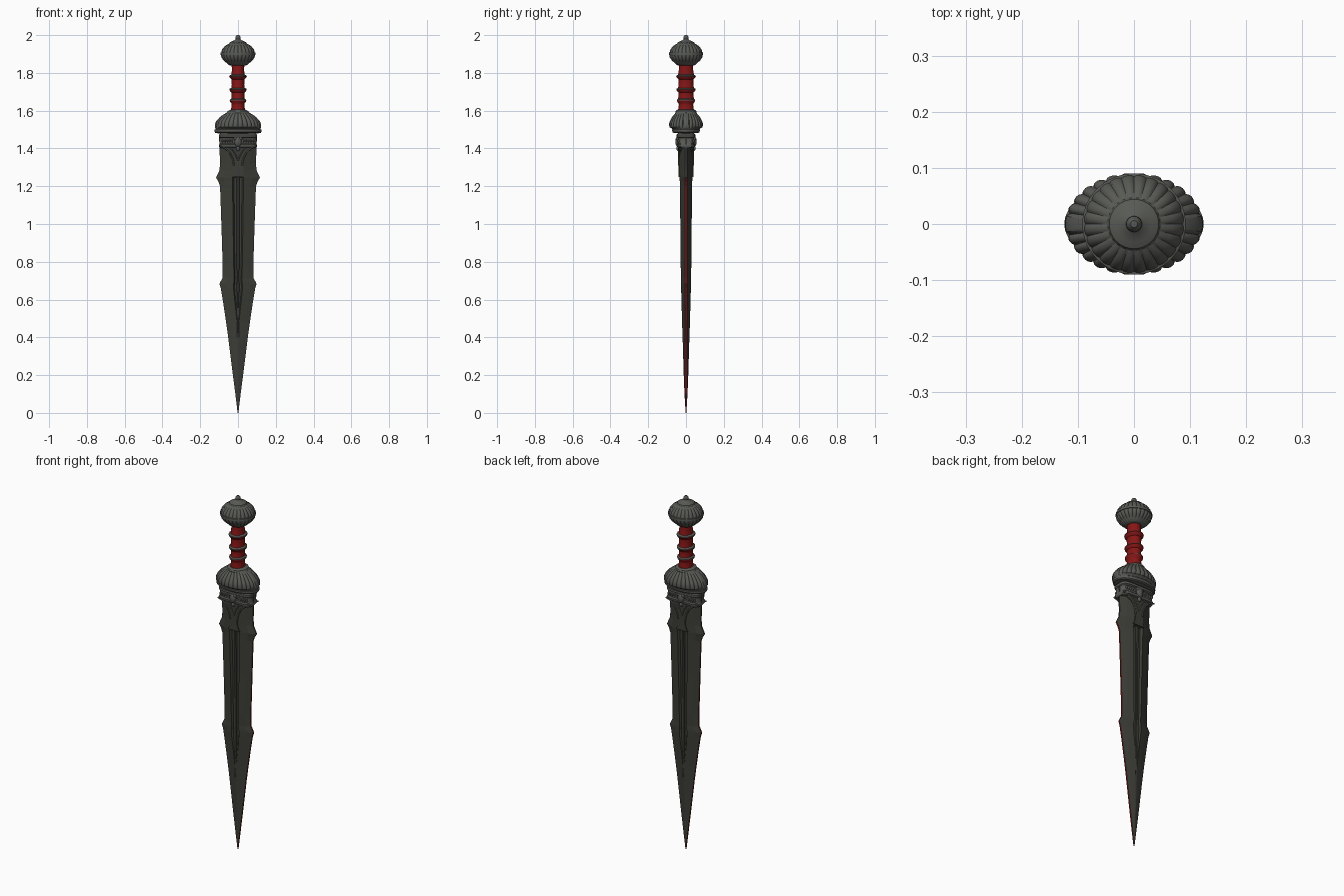
import bpy, bmesh, math

def mat(name, c):
    m = bpy.data.materials.new(name)
    m.diffuse_color = (*c, 1)
    return m

IRON = mat("dark iron", (0.046, 0.046, 0.038))
STEEL = mat("weathered steel", (0.098, 0.102, 0.09))
RED = mat("deep red", (0.24, 0.008, 0.008))

def finish(name, bm, mats, smooth=True):
    bmesh.ops.recalc_face_normals(bm, faces=bm.faces)
    me = bpy.data.meshes.new(name)
    bm.to_mesh(me)
    bm.free()
    ob = bpy.data.objects.new(name, me)
    bpy.context.collection.objects.link(ob)
    for m in mats:
        me.materials.append(m)
    if smooth:
        bpy.ops.object.select_all(action='DESELECT')
        ob.select_set(True)
        bpy.context.view_layer.objects.active = ob
        bpy.ops.object.shade_smooth_by_angle(angle=math.radians(35))
    return ob

def loft(bm, rings):
    """Skin a list of closed point rings and cap both ends."""
    vs = [[bm.verts.new(p) for p in r] for r in rings]
    n = len(vs[0])
    for a, b in zip(vs, vs[1:]):
        for i in range(n):
            bm.faces.new((a[i], a[(i + 1) % n], b[(i + 1) % n], b[i]))
    bm.faces.new(vs[0][::-1])
    bm.faces.new(vs[-1])

def turned(name, rows, mats, segs=48, lobes=0, power=1.0, plain_ends=False):
    """Elliptical turning; rows are (z, rx, ry, flute depth)."""
    rings = []
    for z, rx, ry, d in rows:
        ring = []
        for i in range(segs):
            t = 2 * math.pi * i / segs
            c, s = math.cos(t), math.sin(t)
            k = 1.0
            if lobes and not (plain_ends and abs(s) < 0.17):
                k -= d * (1 - abs(math.sin(lobes * t / 2)) ** 0.6)
            ring.append((k * rx * math.copysign(abs(c) ** power, c),
                         k * ry * math.copysign(abs(s) ** power, s), z))
        rings.append(ring)
    bm = bmesh.new()
    loft(bm, rings)
    return finish(name, bm, mats)

# Blade: z, half width, half thickness, fuller half width, fuller depth
stations = [
    (0.0, 0.002, 0.002, 0.0, 0), (0.1, 0.014, 0.008, 0.0, 0),
    (0.2, 0.027, 0.012, 0.0, 0), (0.4, 0.052, 0.018, 0.0, 0),
    (0.48, 0.063, 0.021, 0.002, 0.001), (0.6, 0.081, 0.024, 0.018, 0.006),
    (0.66, 0.091, 0.026, 0.024, 0.009), (0.68, 0.098, 0.026, 0.024, 0.009),
    (0.69, 0.095, 0.027, 0.022, 0.009), (0.715, 0.082, 0.027, 0.02, 0.009),
    (0.78, 0.081, 0.028, 0.023, 0.01), (1.0, 0.088, 0.03, 0.026, 0.011),
    (1.2, 0.095, 0.033, 0.029, 0.011), (1.225, 0.104, 0.033, 0.03, 0.011),
    (1.245, 0.116, 0.034, 0.03, 0.011), (1.255, 0.112, 0.034, 0.03, 0.0),
    (1.285, 0.098, 0.035, 0.03, 0), (1.32, 0.095, 0.036, 0.03, 0),
    (1.4, 0.098, 0.037, 0.03, 0), (1.46, 0.1, 0.037, 0.03, 0)]
rings = []
for z, w, t, f, d in stations:
    e = min(0.004, t)
    f = max(f, 0.08 * w)
    surf = lambda x: t - (t - e) * (max(0, x - f) / (w - f)) ** 1.15
    q = [(w, e), (f + (w - f) * 0.55, surf(f + (w - f) * 0.55)), (f, t),
         (f * 0.72, t - d), (f * 0.3, t - d), (f * 0.18, t - d * 0.45)]
    half = q + [(-x, y) for x, y in q[::-1]]
    rings.append([(x, y, z) for x, y in half] + [(-x, -y, z) for x, y in half])
bm = bmesh.new()
loft(bm, rings)
bm.normal_update()
for fc in bm.faces:          # narrow red cutting edge
    ys = [v.co.y for v in fc.verts]
    c = fc.calc_center_median()
    if len(fc.verts) == 4 and max(map(abs, ys)) < 0.0045 and abs(sum(ys)) < 1e-5 and c.z < 1.24:
        fc.material_index = 1
finish("blade", bm, [IRON, RED], smooth=False)

# Curved Y-shaped stem at the root of the blade
half = [(0.035, 1.25), (0.023, 1.28), (0.021, 1.31), (0.028, 1.345),
        (0.045, 1.38), (0.07, 1.402), (0.098, 1.412)]
outline = half + [(-x, z) for x, z in half[::-1]]
bm = bmesh.new()
loft(bm, [[(x, y, z) for x, z in outline] for y in (-0.039, 0.039)])
finish("root_stem", bm, [IRON], smooth=False)

# Collar under the guard
turned("collar", [(1.402, 0.096, 0.036, 0), (1.408, 0.1, 0.046, 0), (1.42, 0.1, 0.048, 0),
                  (1.425, 0.097, 0.042, 0), (1.455, 0.097, 0.042, 0), (1.46, 0.101, 0.05, 0),
                  (1.472, 0.101, 0.05, 0), (1.485, 0.09, 0.035, 0)], [STEEL], power=0.45)

def tube(name, pts, r):
    cu = bpy.data.curves.new(name, 'CURVE')
    cu.dimensions = '3D'
    cu.bevel_depth, cu.bevel_resolution, cu.use_fill_caps = r, 2, True
    sp = cu.splines.new('POLY')
    sp.points.add(len(pts) - 1)
    for p, c in zip(sp.points, pts):
        p.co = (*c, 1)
    cu.materials.append(STEEL)
    bpy.context.collection.objects.link(bpy.data.objects.new(name, cu))

def ball(bm, loc, scale):
    r = bmesh.ops.create_uvsphere(bm, u_segments=12, v_segments=8, radius=1)
    for v in r['verts']:
        v.co = [v.co[i] * scale[i] + loc[i] for i in range(3)]

# Trim, beads and central boss on both faces
beads, boss = bmesh.new(), bmesh.new()
for sy, side in ((-1, "front"), (1, "back")):
    for sx, hand in ((-1, "left"), (1, "right")):
        tube(f"trim_{side}_{hand}", [(sx * x, sy * 0.039, z) for x, z in half[2:]], 0.004)
        tube(f"inner_trim_{side}_{hand}",
             [(sx * x, sy * 0.039, z) for x, z in ((0, 1.335), (0.012, 1.365), (0.03, 1.395), (0.05, 1.41))], 0.003)
        for i in range(5):
            ball(beads, (sx * (0.03 + 0.013 * i), sy * 0.041, 1.44), (0.005, 0.006, 0.009))
        ball(boss, (sx * 0.014, sy * 0.046, 1.452), (0.009, 0.008, 0.009))
    ball(boss, (0, sy * 0.044, 1.437), (0.02, 0.013, 0.028))
    ball(boss, (0, sy * 0.042, 1.40), (0.01, 0.009, 0.014))
finish("collar_beads", beads, [STEEL])
finish("collar_boss", boss, [STEEL])

# Fluted guard
turned("guard", [(1.48, 0.105, 0.04, 0), (1.482, 0.12, 0.066, 0), (1.487, 0.124, 0.072, 0),
                 (1.499, 0.124, 0.074, 0), (1.502, 0.119, 0.072, 0), (1.507, 0.12, 0.078, 0.02),
                 (1.513, 0.123, 0.088, 0.05), (1.53, 0.122, 0.091, 0.06), (1.545, 0.115, 0.086, 0.07),
                 (1.562, 0.1, 0.077, 0.08), (1.578, 0.08, 0.065, 0.07), (1.588, 0.062, 0.056, 0.03),
                 (1.59, 0.058, 0.056, 0), (1.598, 0.054, 0.054, 0), (1.605, 0.04, 0.046, 0)],
       [STEEL], segs=168, lobes=28, plain_ends=True)

# Grip with three rings
rows = [(1.595, 0.038, 0.043, 0), (1.63, 0.034, 0.038, 0)]
for z, k in ((1.655, 1.0), (1.712, 1.04), (1.782, 1.06)):
    rows += [(z - 0.016, 0.035, 0.039, 0), (z - 0.008, 0.041 * k, 0.046 * k, 0),
             (z, 0.044 * k, 0.049 * k, 0), (z + 0.004, 0.043 * k, 0.048 * k, 0),
             (z + 0.009, 0.035, 0.042, 0), (z + 0.025, 0.033, 0.039, 0)]
rows += [(1.83, 0.033, 0.036, 0), (1.85, 0.035, 0.036, 0)]
grip = turned("grip", rows, [RED, STEEL], segs=40)
for p in grip.data.polygons:   # steel shoulder on each ring
    if any(z < p.center.z < z + 0.009 for z in (1.655, 1.712, 1.782)):
        p.material_index = 1

# Fluted pommel with finial
turned("pommel", [(1.838, 0.035, 0.035, 0), (1.842, 0.05, 0.05, 0), (1.852, 0.06, 0.06, 0.05),
                  (1.865, 0.077, 0.075, 0.07), (1.882, 0.089, 0.087, 0.06), (1.894, 0.09, 0.088, 0.03),
                  (1.895, 0.092, 0.09, 0), (1.907, 0.092, 0.09, 0), (1.908, 0.089, 0.087, 0.03),
                  (1.925, 0.085, 0.083, 0.07), (1.942, 0.07, 0.069, 0.08), (1.954, 0.05, 0.05, 0.05),
                  (1.955, 0.047, 0.047, 0), (1.962, 0.044, 0.044, 0), (1.968, 0.032, 0.032, 0),
                  (1.973, 0.017, 0.017, 0), (1.979, 0.012, 0.012, 0), (1.985, 0.014, 0.014, 0),
                  (1.993, 0.012, 0.012, 0), (2.0, 0.006, 0.006, 0)],
       [STEEL], segs=144, lobes=24)
